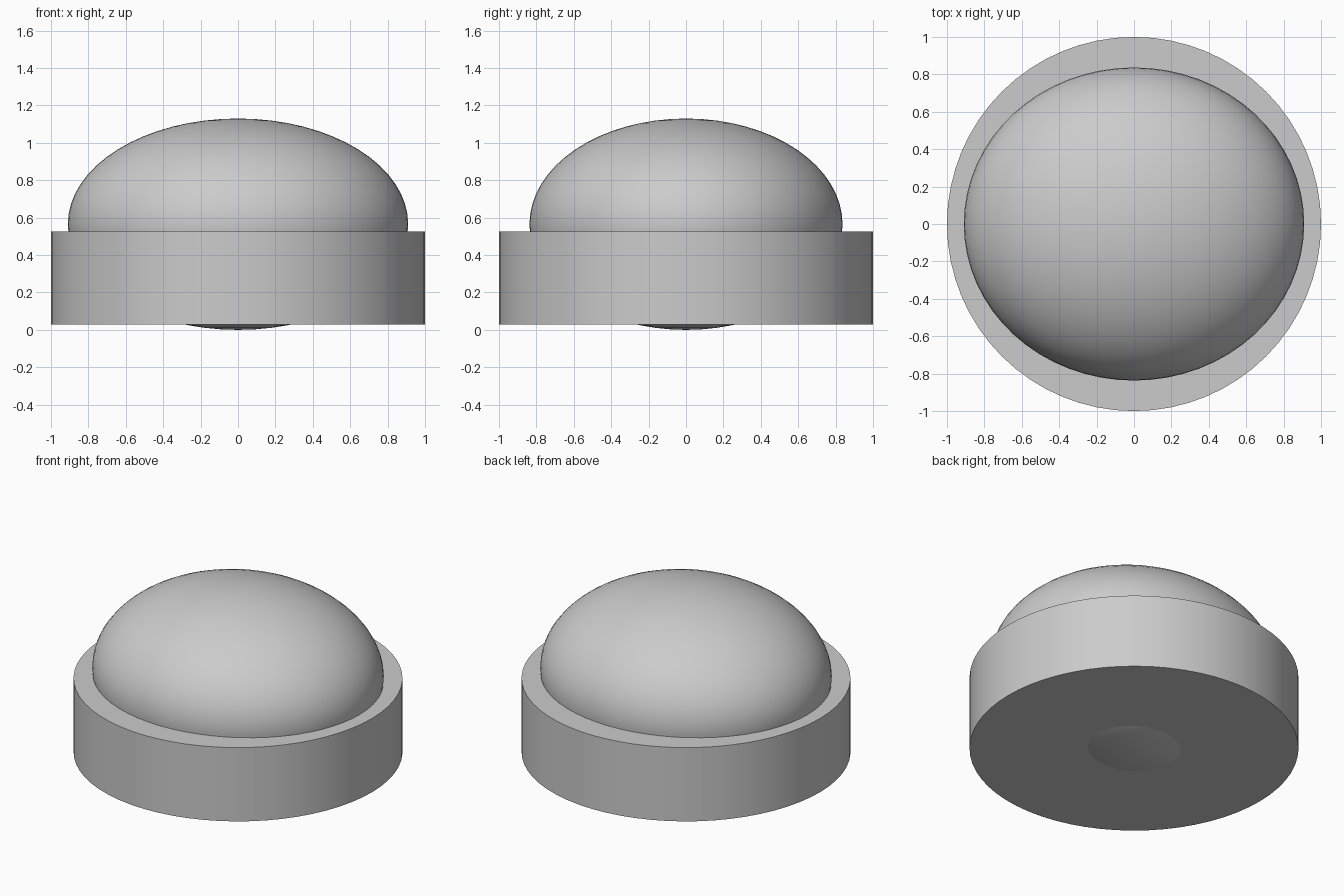
import bpy
import math

cube = bpy.data.objects.get("Cube")
if cube:
    bpy.data.objects.remove(cube, do_unlink=True)

# Single neutral colour
grey = bpy.data.materials.new("neutral_grey")
grey.use_nodes = True
colour = (0.6, 0.6, 0.6, 1)
grey.diffuse_color = colour
grey.node_tree.nodes["Principled BSDF"].inputs["Base Color"].default_value = colour


def finish(name):
    obj = bpy.context.object
    obj.name = name
    obj.data.materials.append(grey)
    bpy.ops.object.transform_apply(location=False, rotation=False, scale=True)
    bpy.ops.object.shade_smooth_by_angle(angle=math.radians(30))
    return obj


# Round base
base_bottom, base_top = 0.03, 0.525
bpy.ops.mesh.primitive_cylinder_add(
    vertices=64, radius=1, depth=base_top - base_bottom,
    location=(0, 0, (base_bottom + base_top) / 2))
finish("round_base")

# Oval dome: a flattened ellipsoid that just pokes out below the base
bpy.ops.mesh.primitive_uv_sphere_add(
    segments=64, ring_count=32, radius=1, location=(0, 0, 0.567))
bpy.context.object.scale = (0.91, 0.837, 0.565)
dome = finish("oval_dome")
dome.location.z = 0.565
